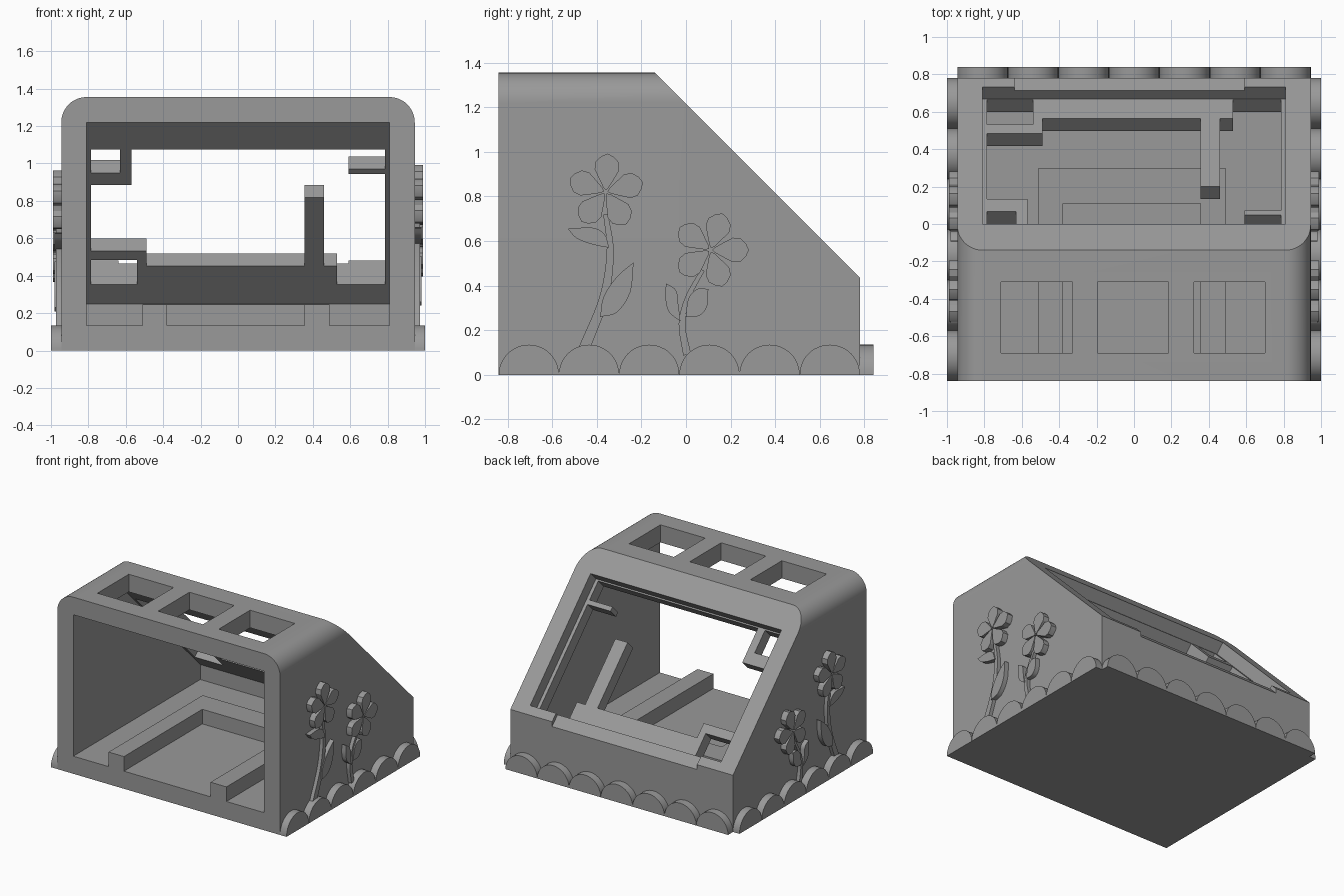
import bpy, bmesh, math
from mathutils import Vector

if "Cube" in bpy.data.objects:
    bpy.data.objects.remove(bpy.data.objects["Cube"])

grey = bpy.data.materials.new("plain_grey")
grey.diffuse_color = (0.32, 0.32, 0.32, 1)
grey.use_nodes = True
grey.node_tree.nodes["Principled BSDF"].inputs["Base Color"].default_value = grey.diffuse_color


def add(name, bm):
    bmesh.ops.recalc_face_normals(bm, faces=bm.faces)
    me = bpy.data.meshes.new(name)
    bm.to_mesh(me)
    bm.free()
    me.materials.append(grey)
    ob = bpy.data.objects.new(name, me)
    bpy.context.collection.objects.link(ob)
    return ob


def prism(bm, pts, place, a, b):
    """Extrude a 2D outline from depth a to depth b; place maps (p, q, depth) to 3D."""
    lo = [bm.verts.new(place(p, q, a)) for p, q in pts]
    hi = [bm.verts.new(place(p, q, b)) for p, q in pts]
    bm.faces.new(lo[::-1])
    bm.faces.new(hi)
    n = len(pts)
    for i in range(n):
        j = (i + 1) % n
        bm.faces.new((lo[i], lo[j], hi[j], hi[i]))


def rect(p0, p1, q0, q1):
    return [(p0, q0), (p1, q0), (p1, q1), (p0, q1)]


# Placements: outline across x, across y, plan, and on the 45 degree slope
along_y = lambda p, q, t: Vector((p, t, q))
along_x = lambda p, q, t: Vector((t, p, q))
along_z = lambda p, q, t: Vector((p, q, t))
on_slope = lambda x, v, w: Vector((x, (w - v) / 2, (w + v) / 2))


def cut(target, name, pts, place, a, b):
    bm = bmesh.new()
    prism(bm, pts, place, a, b)
    cutter = add(name, bm)
    mod = target.modifiers.new(name, 'BOOLEAN')
    mod.operation = 'DIFFERENCE'
    mod.solver = 'EXACT'
    mod.object = cutter
    bpy.context.view_layer.objects.active = target
    bpy.ops.object.modifier_apply(modifier=name)
    bpy.data.objects.remove(cutter)


# Housing: rounded arch section, sliced by the slope
W, H, R = 0.945, 1.355, 0.135
outline = [(-W, 0), (W, 0)]
for cx, start in ((W - R, 0), (R - W, 90)):
    for i in range(13):
        a = math.radians(start + 7.5 * i)
        outline.append((cx + R * math.cos(a), H - R + R * math.sin(a)))
bm = bmesh.new()
prism(bm, outline, along_y, -0.84, 0.78)
res = bmesh.ops.bisect_plane(bm, geom=bm.verts[:] + bm.edges[:] + bm.faces[:],
                             plane_co=(0, 0, 1.215), plane_no=(0, 1, 1), clear_outer=True)
bmesh.ops.holes_fill(bm, edges=[e for e in bm.edges if e.is_boundary], sides=0)
housing = add("housing", bm)

# Hollow interior, open at the front
cut(housing, "cavity", [(-1, 0.135), (0.70, 0.135), (0.70, 0.25), (-0.27, 1.22), (-1, 1.22)],
    along_x, -0.81, 0.81)

# Three square holes in the roof
for cx in (-0.52, -0.005, 0.51):
    cut(housing, "roof_hole", rect(cx - 0.19, cx + 0.19, -0.69, -0.31), along_z, 1.1, 1.5)

# Panel recess in the slope with a shallow slot in its lower lip
cut(housing, "panel_recess", rect(-0.81, 0.81, -0.25, 1.215), on_slope, 1.085, 1.4)
cut(housing, "lip_slot", rect(-0.64, 0.59, -0.45, -0.2), on_slope, 1.178, 1.4)

# Window opening, leaving a post, tabs and corner frames
window = [(-.785, .115), (-.49, .115), (-.49, -.045), (.355, -.045), (.355, .685), (.46, .685),
          (.46, -.045), (.53, -.045), (.53, -.245), (.785, -.245), (.785, .94), (.59, .94),
          (.59, .99), (.785, .99), (.785, 1.2), (-.57, 1.2), (-.57, .82), (-.785, .82)]
cut(housing, "window", window, on_slope, 0.85, 1.15)
cut(housing, "lower_corner_hole", rect(-.785, -.54, -.245, .02), on_slope, 0.85, 1.15)
cut(housing, "upper_corner_hole", rect(-.785, -.63, .95, 1.2), on_slope, 0.85, 1.15)

# U-shaped rail on the floor
bm = bmesh.new()
prism(bm, [(-.51, -.84), (-.38, -.84), (-.38, .11), (.355, .11), (.355, -.84), (.49, -.84),
           (.49, .30), (-.51, .30)], along_z, 0.13, 0.247)
add("floor_rail", bm)


# Scalloped skirt on both sides and the back
def scallops(name, first, count, place, a, b):
    bm = bmesh.new()
    for k in range(count):
        c = first + 0.135 + 0.27 * k
        arc = [(c + 0.135 * math.cos(math.pi * i / 24), 0.135 * math.sin(math.pi * i / 24))
               for i in range(25)]
        prism(bm, arc, place, a, b)
    return add(name, bm)


skirts = [scallops("right_skirt", -0.84, 6, along_x, 0.94, 1.0),
          scallops("left_skirt", -0.84, 6, along_x, -1.0, -0.94),
          scallops("back_skirt", -0.945, 7, along_y, 0.775, 0.84)]


def smooth_path(pts, steps=6):
    """Catmull-Rom through the points."""
    p = [Vector(q) for q in pts]
    p = [2 * p[0] - p[1]] + p + [2 * p[-1] - p[-2]]
    out = []
    for i in range(1, len(p) - 2):
        a, b, c, d = p[i - 1:i + 3]
        for s in range(steps):
            t = s / steps
            out.append(0.5 * (2 * b + (c - a) * t + (2 * a - 5 * b + 4 * c - d) * t * t
                              + (3 * b - a - 3 * c + d) * t ** 3))
    return out + [p[-2]]


# Raised flowers: petals, stem ribbon and leaves
PETAL = [(.02, .012), (.06, .034), (.10, .055), (.135, .052), (.16, .027)]


def flower(name, side, dz, centre, turn, stem, widths, leaves):
    place = lambda p, q, t: Vector((side * t, p, q + dz))
    bm = bmesh.new()
    for k in range(5):
        a = math.radians(turn + 72 * k)
        shape = [(0.008, 0)] + PETAL + [(.172, 0)] + [(r, -h) for r, h in PETAL[::-1]]
        prism(bm, [(centre[0] + r * math.cos(a) - h * math.sin(a),
                    centre[1] + r * math.sin(a) + h * math.cos(a)) for r, h in shape],
              place, 0.94, 0.99)
    parts = [add(name + "_petals", bm)]
    bm = bmesh.new()
    path = smooth_path(stem)
    left, right = [], []
    for i, p in enumerate(path):
        d = (path[min(i + 1, len(path) - 1)] - path[max(i - 1, 0)]).normalized()
        w = widths[0] + (widths[1] - widths[0]) * i / (len(path) - 1)
        n = Vector((-d.y, d.x)) * w / 2
        left.append(tuple(p + n))
        right.append(tuple(p - n))
    prism(bm, left + right[::-1], place, 0.94, 0.972)
    parts.append(add(name + "_stem", bm))
    bm = bmesh.new()
    for upper, lower in leaves:
        up, low = smooth_path(upper, 4), smooth_path(lower, 4)
        prism(bm, [tuple(v) for v in up + low[1:-1]], place, 0.94, 0.98)
    parts.append(add(name + "_leaves", bm))
    return parts


rounded = [housing] + skirts
for label, side, dz in (("right", 1, 0), ("left", -1, -0.03)):
    rounded += flower(label + "_tall_flower", side, dz, (-.36, .82), 87,
                      [(-.36, .72), (-.34, .55), (-.37, .34), (-.46, .11)], (.022, .05),
                      [([(-.53, .655), (-.42, .66), (-.365, .63), (-.345, .57)],
                        [(-.345, .57), (-.42, .585), (-.49, .612), (-.53, .655)]),
                       ([(-.235, .505), (-.31, .44), (-.37, .35), (-.385, .26)],
                        [(-.385, .26), (-.31, .28), (-.25, .37), (-.235, .505)])])
    rounded += flower(label + "_short_flower", side, dz, (.11, .56), 72,
                      [(.075, .47), (.01, .35), (-.018, .23), (.005, .09)], (.018, .035),
                      [([(-.09, .41), (-.045, .38), (-.035, .32), (-.025, .24)],
                        [(-.025, .24), (-.075, .28), (-.092, .34), (-.09, .41)]),
                       ([(.0, .26), (.06, .265), (.095, .31), (.10, .385)],
                        [(.10, .385), (.05, .385), (.01, .34), (.0, .26)])])

# Smooth the curved walls while keeping hard edges
bpy.ops.object.select_all(action='DESELECT')
for ob in rounded:
    ob.select_set(True)
bpy.context.view_layer.objects.active = housing
bpy.ops.object.shade_smooth_by_angle(angle=math.radians(25))
